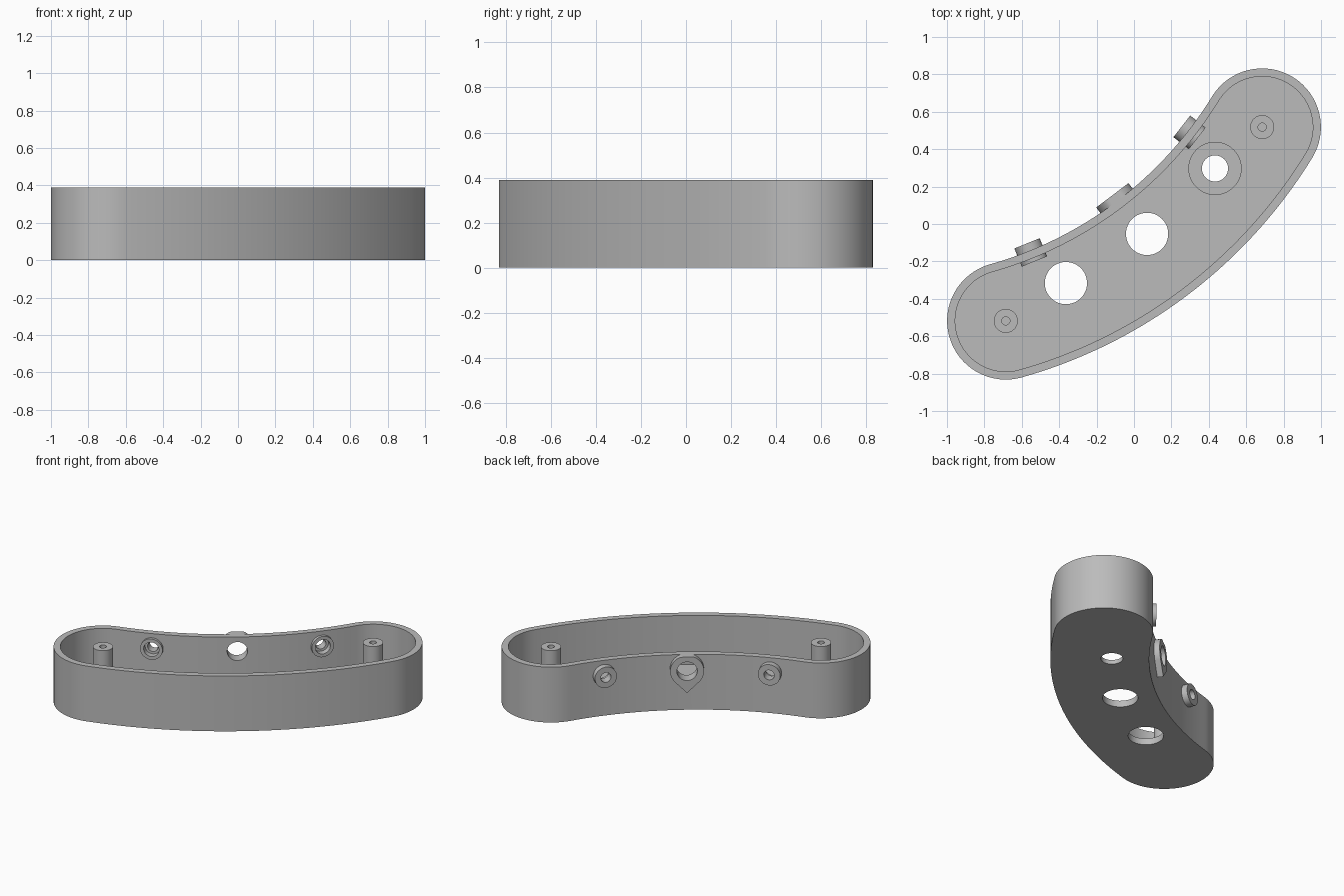
import bpy, bmesh, math
from mathutils import Matrix, Vector

if "Cube" in bpy.data.objects:
    bpy.data.objects.remove(bpy.data.objects["Cube"])

H, FLOOR, WALL = 0.388, 0.045, 0.043     # height, floor and wall thickness
D, R, HALF = 2.36, 0.314, 0.859          # bend radius, half width, half chord
TURN = Matrix.Rotation(math.atan2(1.037, 1.372), 4, 'Z')
A = math.asin(HALF / D)
CY = D * math.cos(A)

grey = bpy.data.materials.new("grey_plastic")
grey.diffuse_color = (0.5, 0.5, 0.5, 1)
grey.use_nodes = True
grey.node_tree.nodes["Principled BSDF"].inputs["Base Color"].default_value = grey.diffuse_color


def polar(ang, rad):
    """Point on the bend, in the un-turned frame."""
    return Vector((rad * math.sin(ang), CY - rad * math.cos(ang), 0))


def prism(name, pts, vec):
    """Extrude a closed loop of points along vec."""
    bm = bmesh.new()
    face = bm.faces.new([bm.verts.new(p) for p in pts])
    ext = bmesh.ops.extrude_face_region(bm, geom=[face])
    bmesh.ops.translate(bm, vec=vec, verts=[v for v in ext["geom"] if isinstance(v, bmesh.types.BMVert)])
    bmesh.ops.recalc_face_normals(bm, faces=bm.faces)
    me = bpy.data.meshes.new(name)
    bm.to_mesh(me)
    bm.free()
    me.materials.append(grey)
    ob = bpy.data.objects.new(name, me)
    bpy.context.collection.objects.link(ob)
    return ob


def outline(r, z):
    """Curved capsule of half width r."""
    pts = [polar(-A + 2 * A * i / 40, D + r) for i in range(41)]
    for s in (1, -1):
        c = polar(s * A, D)
        start = s * A - math.pi / 2 if s > 0 else s * A + math.pi / 2
        for i in range(1, 32):
            t = start + math.pi * i / 32
            pts.append(c + r * Vector((math.cos(t), math.sin(t), 0)))
        if s > 0:
            pts += [polar(A - 2 * A * i / 40, D - r) for i in range(41)]
    return [p + Vector((0, 0, z)) for p in pts]


def disc(name, x, y, r, z0, z1, n=48):
    """Upright cylinder."""
    pts = [(x + r * math.cos(2 * math.pi * i / n), y + r * math.sin(2 * math.pi * i / n), z0) for i in range(n)]
    return prism(name, pts, (0, 0, z1 - z0))


def radial(name, ang, r, rad0, rad1, z, drop=False):
    """Horizontal cylinder through the wall, optionally with a pointed lower end."""
    tan = Vector((math.cos(ang), math.sin(ang), 0))
    pts = []
    for i in range(48):
        t = 2 * math.pi * i / 48
        c, s = r * math.cos(t), r * math.sin(t)
        if drop and s < -r * 0.7072:
            if i != 36:
                continue
            c, s = 0, -r * math.sqrt(2)
        pts.append(polar(ang, rad0) + tan * c + Vector((0, 0, min(z + s, H - 0.001))))
    return prism(name, pts, polar(ang, rad1) - polar(ang, rad0))


def cut(target, cutters):
    for c in cutters:
        m = target.modifiers.new("cut", 'BOOLEAN')
        m.operation, m.solver, m.object = 'DIFFERENCE', 'EXACT', c
        bpy.context.view_layer.objects.active = target
        bpy.ops.object.modifier_apply(modifier=m.name)


# Tray shell
tray = prism("tray", outline(R, 0), (0, 0, H))
cutters = [prism("cavity_cutter", outline(R - WALL, FLOOR), (0, 0, H))]

# Floor holes, the small one with a shallow recess
back = TURN.inverted()
for x, y, r, z in ((-0.364, -0.316, 0.113, -0.1), (0.07, -0.053, 0.113, -0.1),
                   (0.433, 0.297, 0.07, -0.1), (0.433, 0.297, 0.14, FLOOR - 0.015)):
    p = back @ Vector((x, y, 0))
    cutters.append(disc("floor_cutter", p.x, p.y, r, z, FLOOR + 0.1))

# Port bosses on the concave wall
parts = [tray]
IN = D - R
for name, ang in (("left_port", -15), ("right_port", 15)):
    a = math.radians(ang)
    port = radial(name, a, 0.073, IN - 0.042, IN + WALL + 0.02, 0.286)
    holes = [radial("port_cutter", a, 0.034, IN - 0.2, IN + 0.2, 0.286),
             radial("port_cutter", a, 0.05, IN + 0.02, IN + 0.2, 0.286)]
    cut(port, holes)
    cutters += holes
    parts.append(port)
drop = radial("centre_port", 0, 0.108, IN - 0.04, IN + 0.02, 0.288, True)
hole = radial("port_cutter", 0, 0.065, IN - 0.2, IN + 0.2, 0.288)
cut(drop, [hole])
cutters.append(hole)
parts.append(drop)
cut(tray, cutters)

# Screw posts at both ends
for name, s in (("left_post", -1), ("right_post", 1)):
    post = disc(name, s * HALF, 0, 0.064, FLOOR - 0.01, H - 0.001)
    pilot = disc("pilot_cutter", s * HALF, 0, 0.022, FLOOR + 0.05, H + 0.1, 24)
    cut(post, [pilot])
    cutters.append(pilot)
    parts.append(post)

for c in cutters:
    bpy.data.objects.remove(c)

# Turn into place and smooth the curved walls
for ob in parts:
    ob.data.transform(TURN)
    bpy.ops.object.select_all(action='DESELECT')
    ob.select_set(True)
    bpy.context.view_layer.objects.active = ob
    bpy.ops.object.shade_smooth_by_angle(angle=math.radians(30))
